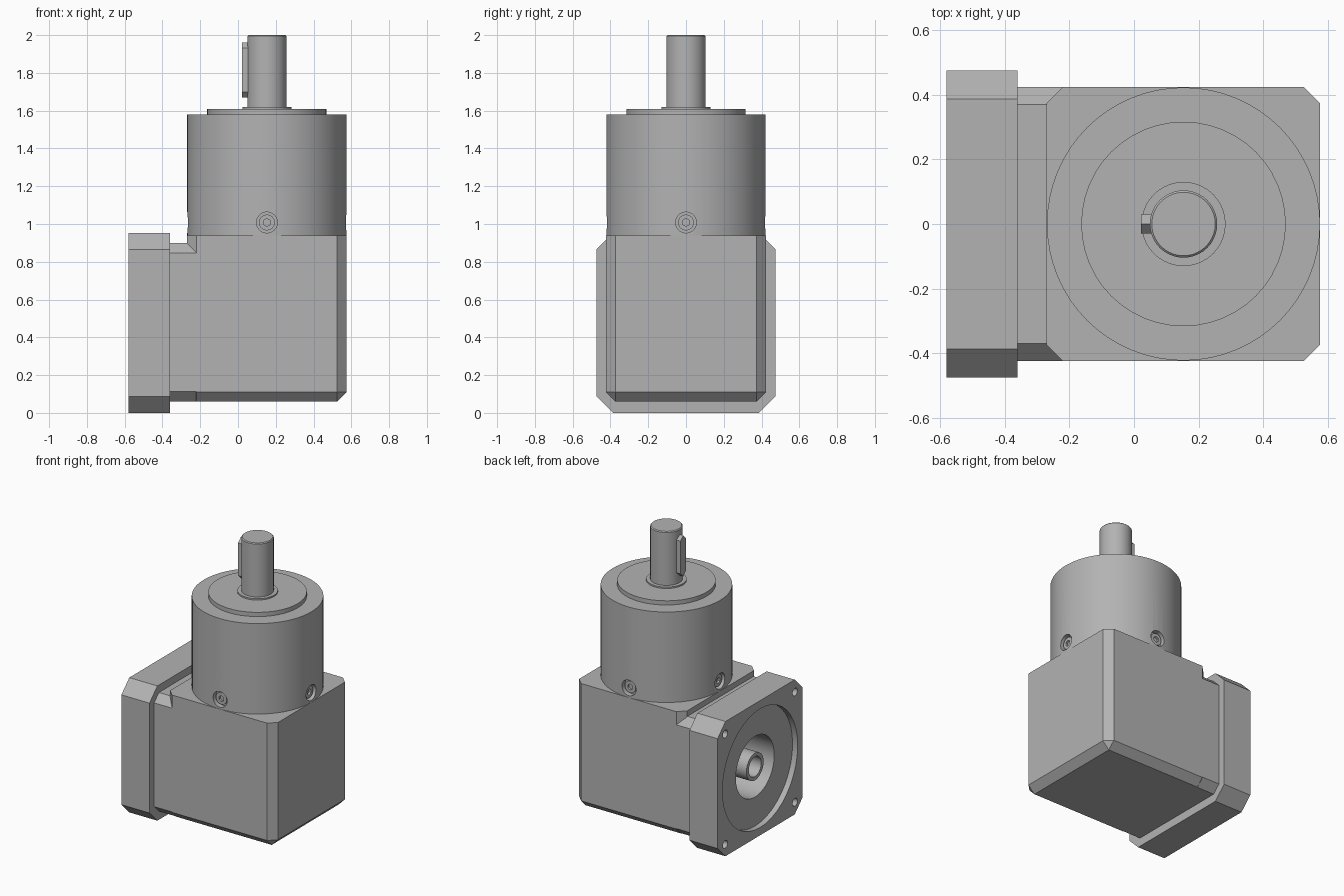
import bpy, bmesh, math
from mathutils import Matrix, Vector

old = bpy.data.objects.get("Cube")
if old:
    bpy.data.objects.remove(old, do_unlink=True)

metal = bpy.data.materials.new("machined grey metal")
metal.use_nodes = True
grey = (0.45, 0.45, 0.45, 1)
metal.diffuse_color = grey
metal.node_tree.nodes["Principled BSDF"].inputs["Base Color"].default_value = grey

AXIS_X = 0.153      # output shaft centre line
MID_Z = 0.475       # input bore centre line


def finish(name, bm):
    bmesh.ops.recalc_face_normals(bm, faces=bm.faces)
    mesh = bpy.data.meshes.new(name)
    bm.to_mesh(mesh)
    bm.free()
    mesh.materials.append(metal)
    ob = bpy.data.objects.new(name, mesh)
    bpy.context.collection.objects.link(ob)
    return ob


def box(name, lo, hi, bevel, pick):
    """Box whose edges chosen by pick(direction, midpoint) are chamfered."""
    lo, hi = Vector(lo), Vector(hi)
    bm = bmesh.new()
    bmesh.ops.create_cube(bm, size=1)
    for v in bm.verts:
        v.co = (lo + hi) / 2 + v.co * (hi - lo)
    edges = [e for e in bm.edges
             if pick((e.verts[0].co - e.verts[1].co).normalized(),
                     (e.verts[0].co + e.verts[1].co) / 2)]
    bmesh.ops.bevel(bm, geom=edges, offset=bevel, segments=1, affect='EDGES')
    return finish(name, bm)


def rod(name, start, end, radius, sides=40):
    start, end = Vector(start), Vector(end)
    d = end - start
    turn = d.to_track_quat('Z', 'Y').to_matrix().to_4x4()
    bm = bmesh.new()
    bmesh.ops.create_cone(bm, cap_ends=True, segments=sides, radius1=radius,
                          radius2=radius, depth=d.length,
                          matrix=Matrix.Translation((start + end) / 2) @ turn)
    return finish(name, bm)


def activate(ob):
    bpy.ops.object.select_all(action='DESELECT')
    ob.select_set(True)
    bpy.context.view_layer.objects.active = ob


def cut(ob, cutters):
    for c in cutters:
        activate(ob)
        m = ob.modifiers.new("cut", 'BOOLEAN')
        m.operation, m.solver, m.object = 'DIFFERENCE', 'EXACT', c
        bpy.ops.object.modifier_apply(modifier=m.name)
        bpy.data.objects.remove(c, do_unlink=True)


def smooth(ob):
    activate(ob)
    bpy.ops.object.shade_smooth_by_angle(angle=math.radians(30))


def bore(x0, x1, radius, y=0, z=MID_Z):
    return rod("cutter", (x0, y, z), (x1, y, z), radius)


# Gear case: upright and lower edges chamfered
box("gear_case", (-0.27, -0.423, 0.06), (0.575, 0.423, 0.94), 0.05,
    lambda d, m: abs(d.z) > 0.9 or m.z < 0.1)

# Neck between case and flange, with the input cavity
neck = box("input_neck", (-0.36, -0.423, 0.06), (-0.1, 0.423, 0.9), 0.053,
           lambda d, m: abs(d.x) > 0.9)
cut(neck, [bore(-0.5, -0.28, 0.215)])
smooth(neck)

# Square input flange: pilot recess, cavity and corner holes
flange = box("input_flange", (-0.58, -0.475, 0), (-0.36, 0.475, 0.953), 0.088,
             lambda d, m: abs(d.x) > 0.9)
cut(flange, [bore(-0.7, -0.54, 0.42), bore(-0.7, -0.3, 0.215)])
cut(flange, [bore(-0.7, -0.42, 0.027, y, MID_Z + z)
             for y in (-0.39, 0.39) for z in (-0.39, 0.39)])
smooth(flange)

# Hollow input hub
hub = rod("input_hub", (-0.54, 0, MID_Z), (-0.27, 0, MID_Z), 0.096)
cut(hub, [bore(-0.7, -0.3, 0.07)])
smooth(hub)

# Round output housing with four recessed screws
housing = rod("output_housing", (AXIS_X, 0, 0.93), (AXIS_X, 0, 1.58), 0.422, 64)
for i in range(4):
    a = i * math.pi / 2
    out = Vector((math.cos(a), math.sin(a), 0))
    base = Vector((AXIS_X, 0, 1.008))
    cut(housing, [rod("cutter", base + out * 0.385, base + out * 0.5, 0.055)])
    screw = rod("clamp_screw", base + out * 0.38, base + out * 0.405, 0.042, 24)
    cut(screw, [rod("cutter", base + out * 0.39, base + out * 0.5, 0.021, 6)])
    smooth(screw)
smooth(housing)

# Pilot disc and shaft collar
smooth(rod("pilot_disc", (AXIS_X, 0, 1.57), (AXIS_X, 0, 1.61), 0.316, 48))
smooth(rod("shaft_collar", (AXIS_X, 0, 1.6), (AXIS_X, 0, 1.62), 0.13))

# Output shaft with a chamfered tip
shaft = rod("output_shaft", (AXIS_X, 0, 1.6), (AXIS_X, 0, 2), 0.104)
tip = shaft.modifiers.new("tip", 'BEVEL')
tip.width, tip.segments, tip.angle_limit = 0.006, 1, math.radians(60)
activate(shaft)
bpy.ops.object.modifier_apply(modifier="tip")
smooth(shaft)

# Shaft key with round ends
smooth(box("shaft_key", (0.022, -0.03, 1.67), (0.1, 0.03, 1.96), 0.0295,
           lambda d, m: abs(d.x) > 0.9))
